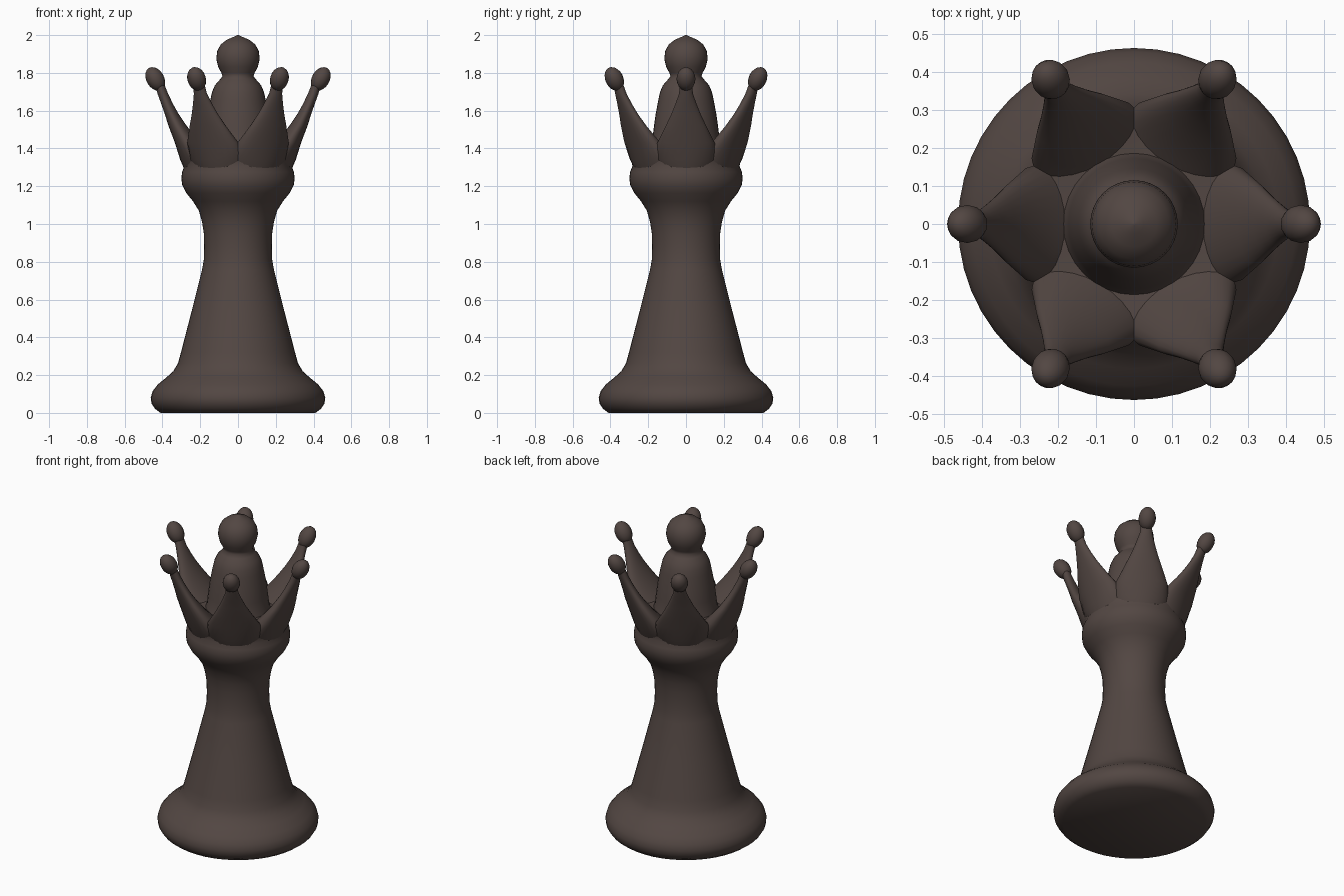
import bpy, bmesh
from math import sin, cos, pi, radians
from mathutils import Matrix

if "Cube" in bpy.data.objects:
    bpy.data.objects.remove(bpy.data.objects["Cube"])

mat = bpy.data.materials.new("dark_wood")
mat.diffuse_color = (0.085, 0.062, 0.055, 1)
mat.use_nodes = True
mat.node_tree.nodes["Principled BSDF"].inputs["Base Color"].default_value = mat.diffuse_color


def finish(bm, name, angle):
    bmesh.ops.recalc_face_normals(bm, faces=bm.faces)
    me = bpy.data.meshes.new(name)
    bm.to_mesh(me)
    bm.free()
    ob = bpy.data.objects.new(name, me)
    bpy.context.collection.objects.link(ob)
    me.materials.append(mat)
    bpy.ops.object.select_all(action='DESELECT')
    ob.select_set(True)
    bpy.context.view_layer.objects.active = ob
    bpy.ops.object.shade_smooth_by_angle(angle=radians(angle))
    return ob


def loft(bm, sections, n):
    """Stack of horizontal ellipses: (centre x, z, half size x, half size y)."""
    rings = [[bm.verts.new((cx + a * cos(2 * pi * i / n), b * sin(2 * pi * i / n), z))
              for i in range(n)] for cx, z, a, b in sections]
    for lo, hi in zip(rings, rings[1:]):
        for i in range(n):
            j = (i + 1) % n
            bm.faces.new((lo[i], lo[j], hi[j], hi[i]))
    bm.faces.new(rings[0][::-1])
    bm.faces.new(rings[-1])


def turned(name, profile, n=48, angle=40):
    bm = bmesh.new()
    loft(bm, [(0, z, r, r) for r, z in profile], n)
    return finish(bm, name, angle)


# Foot, tapered stem, collar and crown rim
turned("body", [(0.41, 0), (0.44, 0.022), (0.458, 0.05), (0.462, 0.08), (0.452, 0.115),
                (0.425, 0.15), (0.38, 0.187), (0.343, 0.22), (0.318, 0.262), (0.302, 0.32),
                (0.245, 0.54), (0.19, 0.76), (0.181, 0.81), (0.179, 0.88), (0.181, 0.95),
                (0.19, 1.01), (0.207, 1.07), (0.238, 1.12), (0.273, 1.163), (0.295, 1.205),
                (0.3, 1.24), (0.296, 1.275), (0.284, 1.305), (0.287, 1.34), (0.302, 1.425),
                (0.25, 1.42), (0.1, 1.41)])

# Central dome with ball finial
turned("centre_finial", [(0.2, 1.38), (0.18, 1.43), (0.172, 1.5), (0.161, 1.58), (0.146, 1.66),
                         (0.137, 1.7), (0.122, 1.735), (0.098, 1.762), (0.082, 1.782),
                         (0.088, 1.8), (0.105, 1.832), (0.115, 1.875), (0.11, 1.915),
                         (0.092, 1.95), (0.06, 1.975), (0.025, 1.99), (0.004, 2.0)], 32, 60)

# Six outward-leaning crown points with bead tips
point = [(0.15, 1.28, 0.13, 0.15), (0.2, 1.34, 0.106, 0.165), (0.266, 1.43, 0.068, 0.152),
         (0.32, 1.52, 0.048, 0.107), (0.35, 1.58, 0.037, 0.078), (0.375, 1.635, 0.031, 0.056),
         (0.398, 1.69, 0.028, 0.037), (0.415, 1.74, 0.025, 0.032)]
for k in range(6):
    turn = Matrix.Rotation(k * pi / 3, 4, 'Z')
    bm = bmesh.new()
    loft(bm, point, 24)
    bmesh.ops.transform(bm, matrix=turn, verts=bm.verts)
    finish(bm, f"crown_point_{k + 1}", 40)

    bm = bmesh.new()
    place = (turn @ Matrix.Translation((0.438, 0, 1.768)) @ Matrix.Rotation(radians(30), 4, 'Y')
             @ Matrix.Diagonal((0.047, 0.05, 0.067, 1)))
    bmesh.ops.create_uvsphere(bm, u_segments=16, v_segments=10, radius=1, matrix=place)
    finish(bm, f"crown_bead_{k + 1}", 60)
